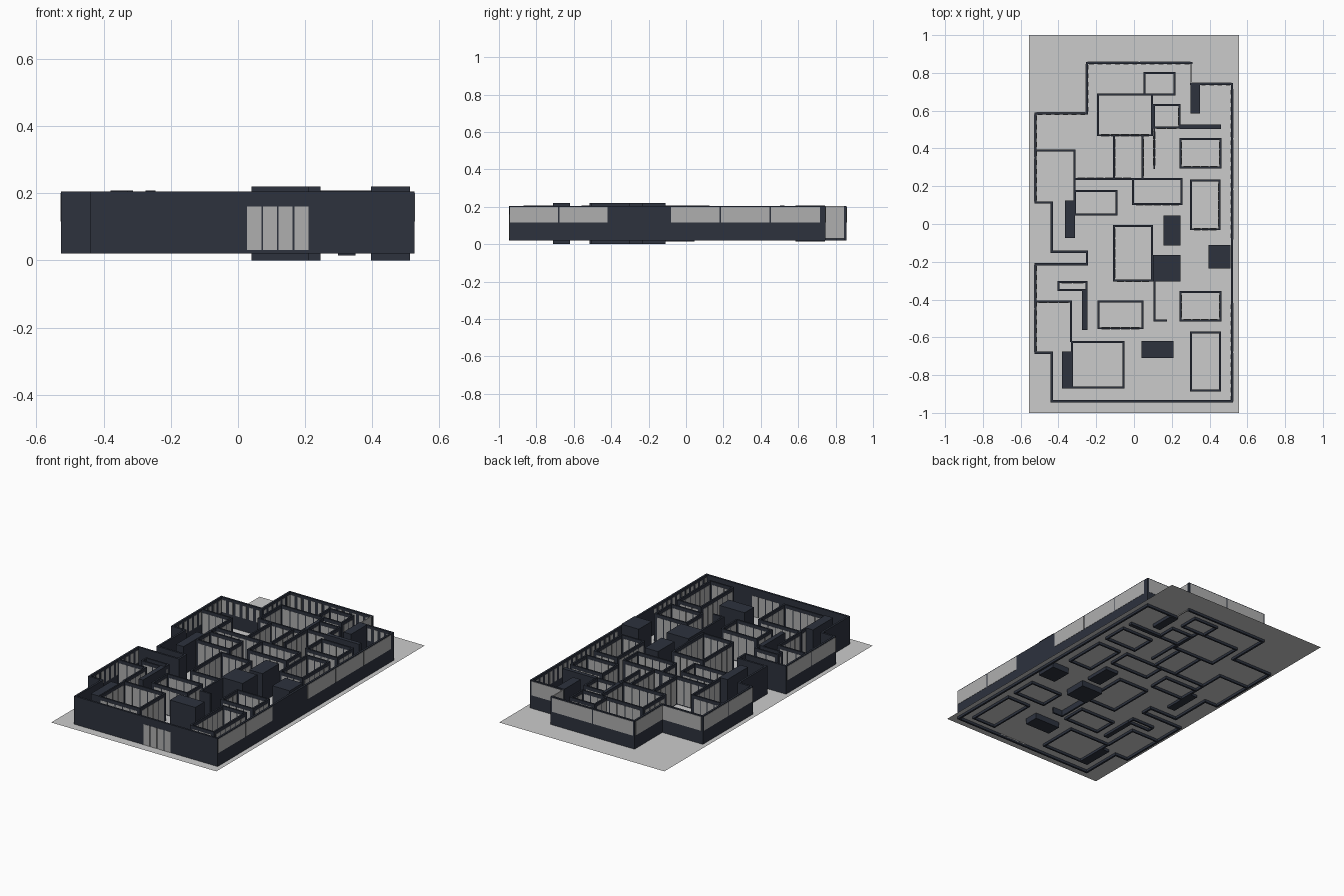
import bpy, bmesh
from mathutils import Matrix, Vector

if "Cube" in bpy.data.objects:
    bpy.data.objects.remove(bpy.data.objects["Cube"])

LOW, TOP, T = 0.02, 0.205, 0.012


def material(name, rgb):
    m = bpy.data.materials.new(name)
    m.diffuse_color = (*rgb, 1)
    m.use_nodes = True
    m.node_tree.nodes["Principled BSDF"].inputs["Base Color"].default_value = m.diffuse_color
    return m


DARK = material("dark_slate", (0.026, 0.032, 0.048))
GLASS = material("pale_glass", (0.43, 0.43, 0.43))
FLOOR = material("pale_floor", (0.70, 0.68, 0.68))


def box(bm, x0, x1, y0, y1, z0, z1):
    size = Vector((abs(x1 - x0), abs(y1 - y0), z1 - z0))
    mid = Vector(((x0 + x1) / 2, (y0 + y1) / 2, (z0 + z1) / 2))
    bmesh.ops.create_cube(bm, size=1, matrix=Matrix.Translation(mid) @ Matrix.Diagonal((*size, 1)))


def finish(bm, name, mat):
    me = bpy.data.meshes.new(name)
    bm.to_mesh(me)
    bm.free()
    me.materials.append(mat)
    ob = bpy.data.objects.new(name, me)
    bpy.context.collection.objects.link(ob)
    return ob


def wall(bm, a, b, t=T, z0=LOW, z1=TOP):
    # straight wall on a centre line, ends extended to close corners
    h = t / 2
    box(bm, min(a[0], b[0]) - h, max(a[0], b[0]) + h,
        min(a[1], b[1]) - h, max(a[1], b[1]) + h, z0, z1)


def panes(bm, a, b, n, z0, z1, gap=0.008, side=0, t=T):
    # row of n panes set into a wall; side shifts them to one face
    a, b = Vector(a), Vector(b)
    d = (b - a).normalized()
    nrm = Vector((-d.y, d.x)) * side * (t / 2)
    half = t / 2 + 0.001 if side == 0 else 0.0015
    w = (b - a).length / n
    for i in range(n):
        p = a + d * (i * w + gap / 2) + nrm
        q = a + d * ((i + 1) * w - gap / 2) + nrm
        ex, ey = (0, half) if abs(d.x) > abs(d.y) else (half, 0)
        box(bm, min(p.x, q.x) - ex, max(p.x, q.x) + ex,
            min(p.y, q.y) - ey, max(p.y, q.y) + ey, z0, z1)


# ground sheet
bm = bmesh.new()
bmesh.ops.create_grid(bm, x_segments=1, y_segments=1, size=1,
                      matrix=Matrix.Translation((0, 0, 0.035)) @ Matrix.Diagonal((0.555, 1, 1, 1)))
finish(bm, "floor_sheet", FLOOR)

# outer wall, anticlockwise; third value = number of outside windows
outline = [(0.519, -0.939, 0), (0.519, 0.741, 1), (0.303, 0.741, 0), (0.303, 0.852, 2),
           (-0.249, 0.852, 1), (-0.249, 0.585, 1), (-0.521, 0.585, 2), (-0.521, 0.114, 0),
           (-0.435, 0.114, 0), (-0.435, -0.147, 0), (-0.249, -0.147, 0), (-0.249, -0.213, 0),
           (-0.521, -0.213, 2), (-0.521, -0.682, 0), (-0.435, -0.682, 0), (-0.435, -0.939, 0)]
walls, windows = bmesh.new(), bmesh.new()


def window_band(a, b, n):
    # wide panes outside, slim panes inside
    panes(windows, a, b, n, 0.115, 0.2, side=-1)
    length = (Vector(b) - Vector(a)).length
    panes(windows, a, b, max(2, round(length / 0.045)), 0.115, 0.19, gap=0.02, side=1)


for i, p in enumerate(outline):
    a, b = p[:2], outline[(i + 1) % len(outline)][:2]
    if i == 2:                      # full-height glazed return at the back
        box(windows, 0.300, 0.306, 0.745, 0.848, 0.03, TOP)
        continue
    wall(walls, a, b)
    if p[2]:
        window_band(a, b, p[2])
window_band((0.519, -0.945), (0.519, -0.415), 2)
window_band((0.519, -0.085), (0.519, 0.72), 3)
finish(walls, "outer_wall", DARK)
finish(windows, "outer_windows", GLASS)

# front entrance doors
bm = bmesh.new()
panes(bm, (0.025, -0.939), (0.212, -0.939), 4, 0.03, 0.16, gap=0.005)
finish(bm, "front_doors", GLASS)

# closed inner rooms: x0, x1, y0, y1
rooms = [(0.05, 0.22, 0.68, 0.805), (-0.195, 0.10, 0.465, 0.69), (0.10, 0.245, 0.505, 0.635),
         (-0.01, 0.257, 0.10, 0.243), (-0.318, -0.088, 0.045, 0.18), (0.242, 0.462, 0.295, 0.455),
         (0.297, 0.457, -0.033, 0.235), (-0.11, 0.10, -0.305, -0.005), (0.242, 0.462, -0.515, -0.355),
         (0.297, 0.46, -0.887, -0.57), (-0.193, 0.05, -0.557, -0.405), (-0.333, -0.05, -0.87, -0.62),
         (-0.405, -0.247, -0.354, -0.303)]
# single partitions
partitions = [((0.107, 0.505), (0.107, 0.295)), ((-0.105, 0.465), (-0.105, 0.24)),
              ((0.046, 0.465), (0.046, 0.24)), ((-0.315, 0.239), (0.0, 0.239)),
              ((-0.521, 0.389), (-0.315, 0.389)), ((-0.315, 0.389), (-0.315, 0.12)),
              ((-0.521, -0.411), (-0.333, -0.411)), ((-0.333, -0.411), (-0.333, -0.62))]
runs = list(partitions)
R = 0.01
for x0, x1, y0, y1 in rooms:
    x0, x1, y0, y1 = x0 + R / 2, x1 - R / 2, y0 + R / 2, y1 - R / 2
    runs += [((x0, y0), (x1, y0)), ((x1, y0), (x1, y1)), ((x1, y1), (x0, y1)), ((x0, y1), (x0, y0))]
frames, glazing = bmesh.new(), bmesh.new()
for a, b in runs:
    wall(frames, a, b, R)
    d = (Vector(b) - Vector(a)).normalized() * 0.012
    a2, b2 = Vector(a) + d, Vector(b) - d
    n = max(1, round((b2 - a2).length / 0.05))
    panes(glazing, a2, b2, n, 0.04, 0.185, gap=0.006, t=R)
finish(frames, "room_walls", DARK)
finish(glazing, "room_glazing", GLASS)

# solid cores and cupboards: x0, x1, y0, y1, z0, z1
blocks = {
    "front_core": (0.04, 0.21, -0.71, -0.62, 0, 0.22),
    "centre_core": (0.10, 0.245, -0.305, -0.165, 0, 0.22),
    "side_core": (0.395, 0.512, -0.235, -0.11, 0, 0.22),
    "core_wall": (0.102, 0.113, -0.517, -0.305, 0, 0.22),
    "core_wall_end": (0.102, 0.175, -0.517, -0.506, 0, 0.22),
    "middle_block": (0.157, 0.245, -0.115, 0.045, 0.015, 0.207),
    "left_cupboard": (-0.365, -0.313, -0.075, 0.125, LOW, 0.207),
    "slim_cupboard": (-0.275, -0.246, -0.56, -0.345, LOW, 0.207),
    "corner_cupboard": (-0.38, -0.328, -0.87, -0.675, LOW, 0.207),
    "back_cupboard": (0.298, 0.35, 0.585, 0.742, 0.015, 0.207),
    "back_counter": (0.24, 0.46, 0.503, 0.527, LOW, 0.207),
}
for name, dims in blocks.items():
    bm = bmesh.new()
    box(bm, *dims)
    finish(bm, name, DARK)
